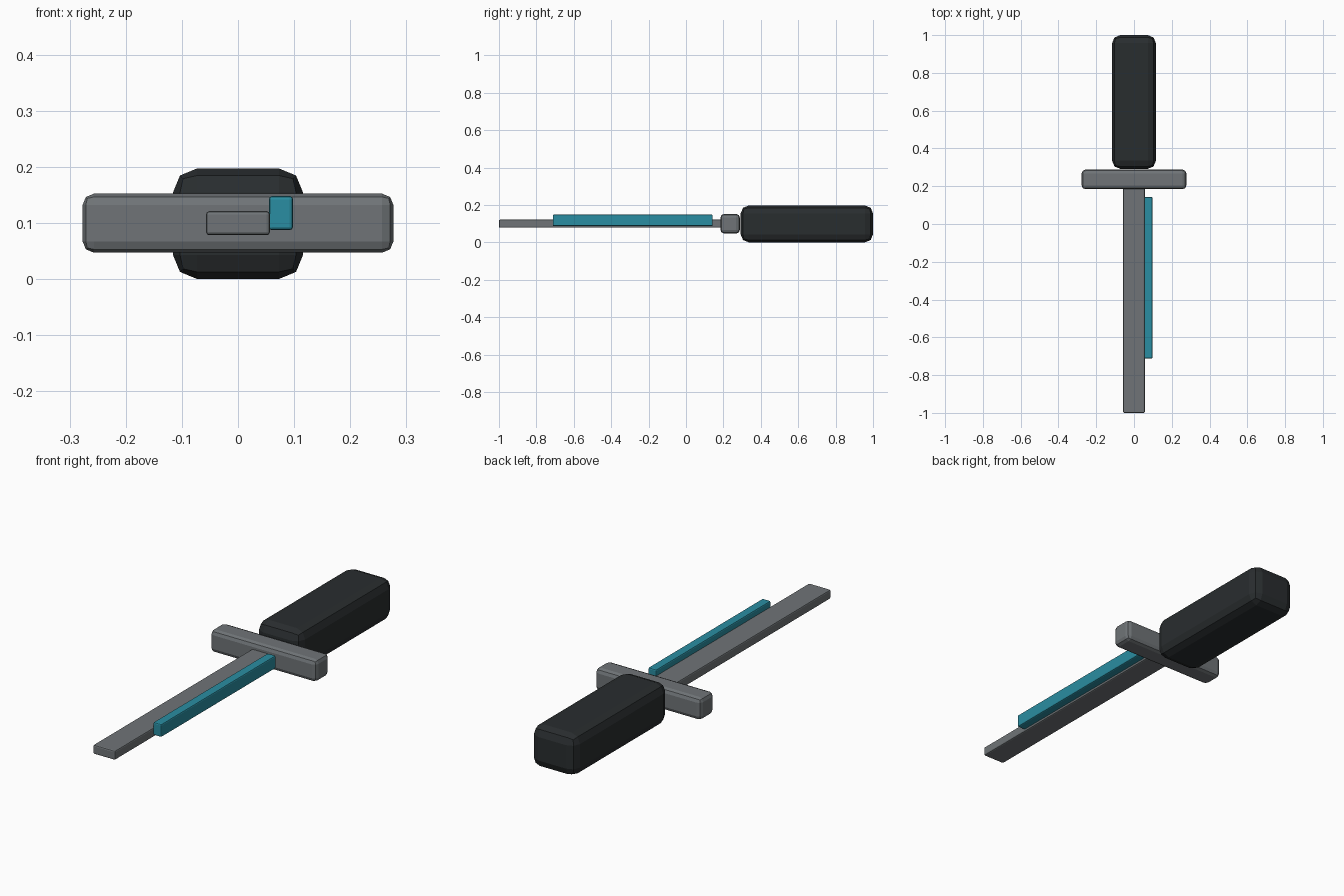
import bpy, bmesh
from mathutils import Vector

if "Cube" in bpy.data.objects:
    bpy.data.objects.remove(bpy.data.objects["Cube"])


def material(name, rgb):
    m = bpy.data.materials.new(name)
    m.diffuse_color = (*rgb, 1)
    m.use_nodes = True
    m.node_tree.nodes["Principled BSDF"].inputs["Base Color"].default_value = m.diffuse_color
    return m


def bevelled_box(name, lo, hi, bevel, mat):
    """Box between two corners with a two-step rounded edge."""
    lo, hi = Vector(lo), Vector(hi)
    bm = bmesh.new()
    bmesh.ops.create_cube(bm, size=1)
    bmesh.ops.scale(bm, vec=hi - lo, verts=bm.verts)
    bmesh.ops.bevel(bm, geom=bm.edges[:], offset=bevel, segments=2,
                    profile=0.5, affect='EDGES')
    mesh = bpy.data.meshes.new(name)
    bm.to_mesh(mesh)
    bm.free()
    mesh.materials.append(mat)
    ob = bpy.data.objects.new(name, mesh)
    ob.location = (lo + hi) / 2
    bpy.context.collection.objects.link(ob)
    return ob


steel = material("steel", (0.16, 0.175, 0.185))
black = material("black_grip", (0.022, 0.026, 0.028))
teal = material("teal_edge", (0.023, 0.27, 0.36))

# Grip at the back
bevelled_box("grip", (-0.116, 0.292, 0.0), (0.116, 1.0, 0.197), 0.043, black)
# Crosswise guard
bevelled_box("guard", (-0.277, 0.184, 0.047), (0.277, 0.288, 0.152), 0.02, steel)
# Flat blade running into the guard
bevelled_box("blade", (-0.057, -1.0, 0.078), (0.057, 0.2, 0.121), 0.006, steel)
# Coloured strip along one side of the blade
bevelled_box("edge_strip", (0.055, -0.712, 0.087), (0.098, 0.143, 0.148), 0.006, teal)
